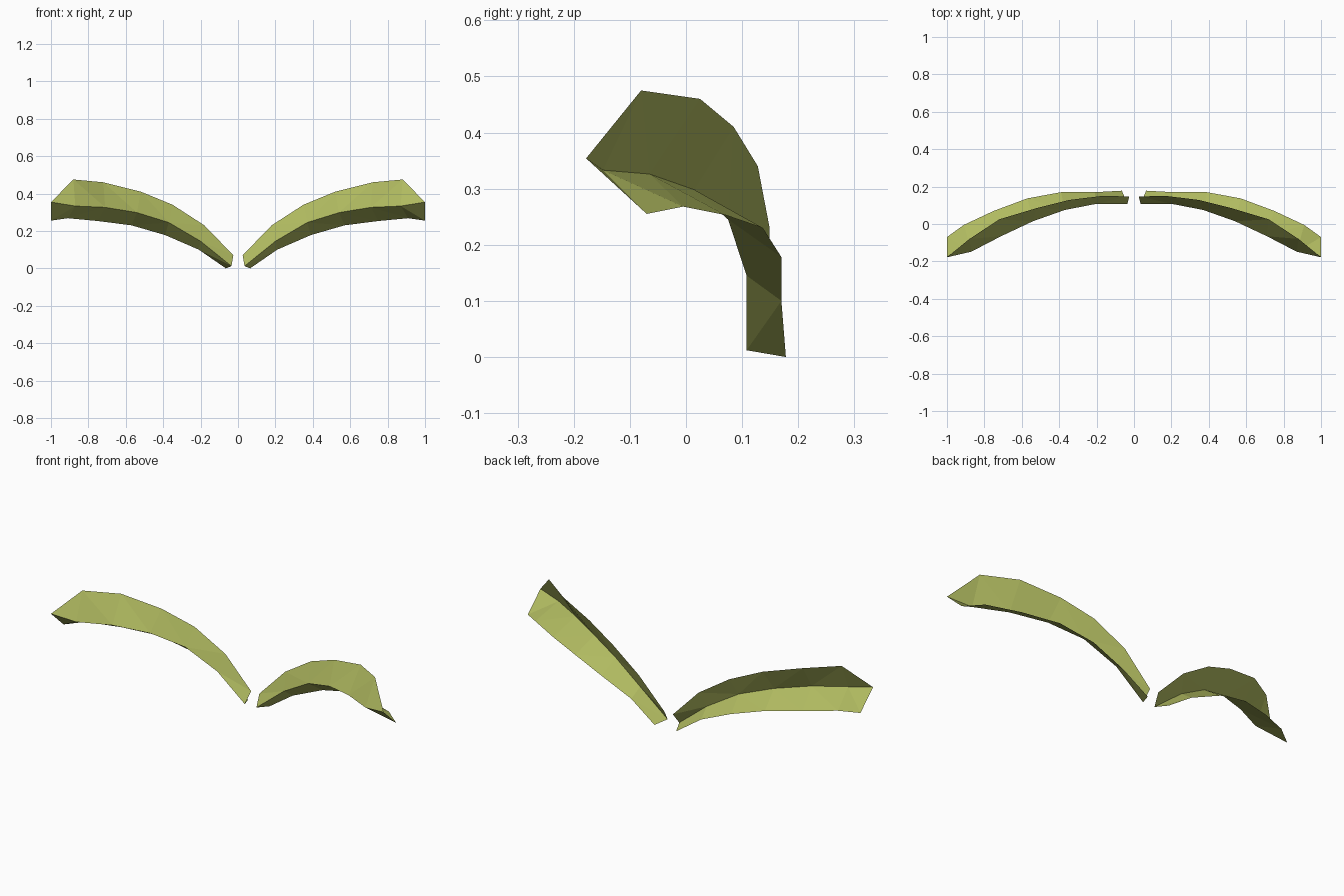
import bpy, bmesh

if "Cube" in bpy.data.objects:
    bpy.data.objects.remove(bpy.data.objects["Cube"])

# one flat olive colour
olive = bpy.data.materials.new("olive_green")
olive.diffuse_color = (0.434, 0.491, 0.117, 1)
olive.use_nodes = True
olive.node_tree.nodes["Principled BSDF"].inputs["Base Color"].default_value = olive.diffuse_color

# three long edges of the folded strip, inner end to outer tip
top = [(0.025, 0.148, 0.07), (0.18, 0.149, 0.23), (0.35, 0.128, 0.34),
       (0.52, 0.085, 0.41), (0.72, 0.025, 0.46), (0.88, -0.08, 0.475)]
fold = [(0.035, 0.108, 0.012), (0.20, 0.108, 0.145), (0.37, 0.075, 0.245),
        (0.54, 0.015, 0.298), (0.71, -0.065, 0.326), (0.87, -0.148, 0.333)]
back = [(0.065, 0.178, 0.0), (0.21, 0.17, 0.10), (0.39, 0.17, 0.178),
        (0.57, 0.137, 0.23), (0.75, 0.07, 0.253), (0.91, -0.005, 0.268),
        (1.0, -0.07, 0.255)]
tip = (1.0, -0.178, 0.354)


def folded_strip(name, side):
    """Open V-shaped strip: upright front blade plus flat lower blade."""
    bm = bmesh.new()
    row = lambda pts: [bm.verts.new((side * x, y, z)) for x, y, z in pts]
    t, f, b = row(top), row(fold), row(back)
    end = row([tip])[0]
    t.append(end)
    f.append(end)
    for upper, lower in ((t, f), (f, b)):
        for i in range(len(lower) - 1):
            loop = [upper[i], lower[i], lower[i + 1], upper[i + 1]]
            loop = list(dict.fromkeys(loop))  # merge the shared tip
            if side < 0:
                loop.reverse()
            bm.faces.new(loop)
    bmesh.ops.triangulate(bm, faces=bm.faces[:])
    me = bpy.data.meshes.new(name)
    bm.to_mesh(me)
    bm.free()
    me.materials.append(olive)
    ob = bpy.data.objects.new(name, me)
    bpy.context.collection.objects.link(ob)


folded_strip("right_curved_strip", 1)
folded_strip("left_curved_strip", -1)
